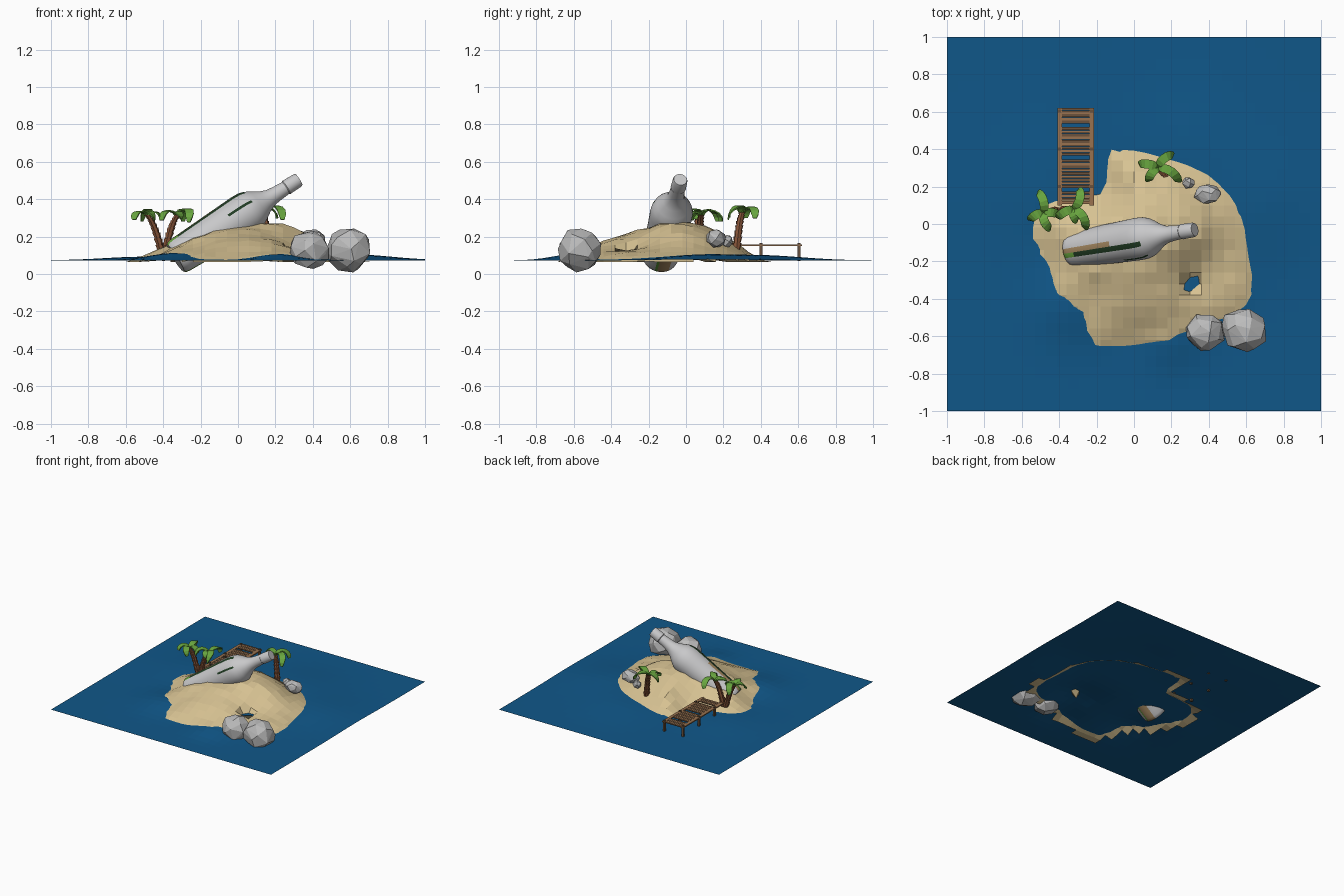
import bpy, bmesh, math, random
from mathutils import Vector

random.seed(4)
if "Cube" in bpy.data.objects:
    bpy.data.objects.remove(bpy.data.objects["Cube"], do_unlink=True)


def material(name, r, g, b):
    m = bpy.data.materials.new(name)
    m.use_nodes = True
    m.diffuse_color = (r, g, b, 1)
    node = m.node_tree.nodes["Principled BSDF"]
    node.inputs["Base Color"].default_value = (r, g, b, 1)
    node.inputs["Roughness"].default_value = 0.8
    return m


WATER = material("sea blue", 0.005, 0.095, 0.25)
SAND = material("sand", 0.68, 0.54, 0.29)
GLASS = material("pale glass grey", 0.58, 0.58, 0.59)
ROCK = material("rock grey", 0.5, 0.5, 0.5)
LEAF = material("leaf green", 0.14, 0.38, 0.05)
DARK = material("dark green", 0.015, 0.045, 0.017)
BARK = material("bark brown", 0.27, 0.10, 0.045)
PLANK = material("plank brown", 0.32, 0.17, 0.08)
OLD = material("old plank brown", 0.15, 0.085, 0.045)
EARTH = material("earth tan", 0.38, 0.25, 0.12)


def finish(bm, name, *mats, normals=True):
    if normals:
        bmesh.ops.recalc_face_normals(bm, faces=bm.faces)
    mesh = bpy.data.meshes.new(name)
    bm.to_mesh(mesh)
    bm.free()
    for m in mats:
        mesh.materials.append(m)
    ob = bpy.data.objects.new(name, mesh)
    bpy.context.collection.objects.link(ob)
    return ob


def loft(bm, rings):
    """Joins rings of points into a closed tube."""
    loops = [[bm.verts.new(p) for p in ring] for ring in rings]
    for a, b in zip(loops, loops[1:]):
        for i in range(len(a)):
            j = (i + 1) % len(a)
            bm.faces.new((a[i], a[j], b[j], b[i]))
    bm.faces.new(loops[0][::-1])
    bm.faces.new(loops[-1])


def box(bm, lo, hi, mat=0):
    lo, hi = Vector(lo), Vector(hi)
    made = bmesh.ops.create_cube(bm, size=1)["verts"]
    for v in made:
        v.co = (lo + hi) / 2 + Vector(c * d for c, d in zip(v.co, hi - lo))
    for f in {f for v in made for f in v.link_faces}:
        f.material_index = mat


# Sea: a sheet with a few low swells
SWELLS = [(-0.33, -0.42, 0.04, 0.2), (0.2, -0.62, 0.03, 0.15), (0.62, 0.1, 0.03, 0.3),
          (0.3, 0.42, 0.025, 0.3), (0.3, -0.32, 0.045, 0.2), (-0.5, 0.2, 0.02, 0.3)]


def bump(x, y, cx, cy, h, r):
    return h * math.exp(-((x - cx) ** 2 + (y - cy) ** 2) / r ** 2)


def sea_z(x, y):
    return 0.073 + sum(bump(x, y, *s) for s in SWELLS)


bm = bmesh.new()
bmesh.ops.create_grid(bm, x_segments=34, y_segments=34, size=1)
for v in bm.verts:
    v.co.z = sea_z(v.co.x, v.co.y)
finish(bm, "sea", WATER, normals=False)

# Island: a stepped grid that rises above the sea inside the shoreline
SHORE = [Vector(p) for p in (
    (-0.13, 0.40), (0.02, 0.39), (0.17, 0.35), (0.3, 0.31), (0.42, 0.25), (0.52, 0.15),
    (0.59, 0.02), (0.6, -0.1), (0.64, -0.25), (0.63, -0.4), (0.56, -0.48), (0.3, -0.57),
    (0.2, -0.62), (0.03, -0.65), (-0.2, -0.66), (-0.25, -0.58), (-0.28, -0.48),
    (-0.42, -0.37), (-0.46, -0.22), (-0.54, -0.08), (-0.54, 0.03), (-0.46, 0.12),
    (-0.3, 0.14), (-0.19, 0.15), (-0.14, 0.2))]


def shore_distance(x, y):
    p, inside, best = Vector((x, y)), False, 9
    for a, b in zip(SHORE, SHORE[1:] + SHORE[:1]):
        e = b - a
        k = min(1, max(0, (p - a).dot(e) / e.dot(e)))
        best = min(best, (p - a - e * k).length)
        if (a.y > y) != (b.y > y) and x < a.x + e.x * (y - a.y) / e.y:
            inside = not inside
    return best if inside else -best


def sand_z(x, y):
    s, sea = shore_distance(x, y), sea_z(x, y)
    if s < 0:
        return max(0.064, sea + 0.55 * s)
    if math.hypot(x - 0.3, y + 0.32) < 0.02:      # small pool
        return sea - 0.05
    hill = 0.125 + bump(x, y, 0.06, -0.04, 0.15, 0.4) - bump(x, y, 0.36, -0.28, 0.055, 0.17)
    hill += bump(x, y, 0.27, -0.1, 0.03, 0.12) + random.uniform(-0.006, 0.006)
    return sea + max(0.01 if s > 0.05 else 0, hill - sea) * math.sin(min(1, s / 0.25) * math.pi / 2)


bm = bmesh.new()
bmesh.ops.create_grid(bm, x_segments=26, y_segments=26, size=0.78)
for v in bm.verts:
    v.co.y -= 0.02
    v.co.z = sand_z(v.co.x, v.co.y)
bmesh.ops.delete(bm, geom=[v for v in bm.verts if shore_distance(v.co.x, v.co.y) < -0.09],
                 context="VERTS")
finish(bm, "island", SAND, normals=False)

# Bottle: turned profile on a tilted axis, with the contents showing as coloured faces
BASE, TIP = Vector((-0.335, -0.14, 0.085)), Vector((0.325, -0.03, 0.505))
axis = (TIP - BASE).normalized()
up = (Vector((0, 0, 1)) - axis * axis.z).normalized()
side = axis.cross(up)
PROFILE = [(0, 0.085), (0.01, 0.094), (0.03, 0.098)]
PROFILE += [(0.03 + 0.04 * i, 0.098 + 0.0016 * i) for i in range(1, 11)]
PROFILE += [(0.47, 0.112), (0.5, 0.104), (0.53, 0.088), (0.57, 0.062), (0.61, 0.046), (0.65, 0.041),
            (0.705, 0.037), (0.71, 0.041), (0.78, 0.039), (0.79, 0.035)]
SIDES = 48
bm = bmesh.new()
loft(bm, [[BASE + axis * t + r * (up * math.cos(a) + side * math.sin(a))
           for a in (math.tau * i / SIDES for i in range(SIDES))] for t, r in PROFILE])
for f in bm.faces:
    d = f.calc_center_median() - BASE
    t = d.dot(axis)
    a = math.degrees(math.atan2(d.dot(side), d.dot(up)))
    if len(f.verts) > 4 or t > 0.5:
        continue
    if 7 < a < 23:
        f.material_index = 2 if t < 0.06 else 1
    elif -8 < a < 7 and t < 0.33:
        f.material_index = 3
    elif 60 < a < 68 and 0.34 < t:
        f.material_index = 1
    elif abs(a) > 155 and t < 0.16:
        f.material_index = 2 if 155 < a < 165 else 3
bottle = finish(bm, "bottle", GLASS, DARK, LEAF, EARTH)
bpy.ops.object.select_all(action="DESELECT")
bottle.select_set(True)
bpy.context.view_layer.objects.active = bottle
bpy.ops.object.shade_smooth_by_angle(angle=math.radians(40))


# Rocks: faceted hulls of scattered points
def rock(name, centre, size, count):
    bm = bmesh.new()
    for i in range(count):
        z = 1 - 2 * (i + 0.5) / count
        a = i * 2.4 + random.uniform(-0.3, 0.3)
        w = math.sqrt(1 - z * z)
        p = Vector((w * math.cos(a), w * math.sin(a), z)) * random.uniform(0.93, 1.06)
        bm.verts.new(Vector(centre) + Vector(c * s for c, s in zip(p, size)))
    hull = bmesh.ops.convex_hull(bm, input=bm.verts)
    loose = {g for g in hull["geom_interior"] if isinstance(g, bmesh.types.BMVert)}
    bmesh.ops.delete(bm, geom=list(loose), context="VERTS")
    finish(bm, name, ROCK)


rock("front_rock", (0.38, -0.58, 0.13), (0.11, 0.1, 0.105), 30)
rock("large_front_rock", (0.59, -0.565, 0.13), (0.13, 0.12, 0.12), 32)
rock("back_rock", (0.395, 0.16, 0.19), (0.075, 0.055, 0.05), 24)
rock("small_back_rock", (0.29, 0.22, 0.175), (0.035, 0.032, 0.035), 16)


# Palms: flared trunk joints along a bend, and arched leaf strips
def palm(name, foot, top, leaves):
    foot, top = Vector(foot), Vector(top)
    bm = bmesh.new()
    joints = 8

    def spot(k):
        p = foot.lerp(top, k)
        p.z += 0.03 * math.sin(k * math.pi)
        return p

    for i in range(joints):
        ends = (spot(i / joints), spot((i + 1) / joints))
        rings = []
        for p, r in zip(ends, (0.017, 0.023)):
            r *= 1.1 - 0.3 * i / joints
            rings.append([p + Vector((r * math.cos(q), r * math.sin(q), 0))
                          for q in (math.tau * j / 7 for j in range(7))])
        loft(bm, rings)
    finish(bm, name + "_trunk", BARK)

    bm = bmesh.new()
    for heading, swirl, length in leaves:
        p, h, last = top.copy(), math.radians(heading), None
        for i in range(8):
            pitch = math.radians(48 - 21 * i)
            half = 0.024 * (0.55, 0.9, 1, 1, 1, 0.95, 0.8, 0.45)[i]
            w = Vector((-math.sin(h), math.cos(h), 0)) * half
            row = [bm.verts.new(p - w), bm.verts.new(p + w)]
            if last:
                bm.faces.new((last[0], row[0], row[1], last[1]))
            last = row
            p = p + Vector((math.cos(h) * math.cos(pitch), math.sin(h) * math.cos(pitch),
                            math.sin(pitch))) * length / 7
            h += math.radians(swirl)
    ob = finish(bm, name + "_leaves", LEAF, normals=False)
    ob.modifiers.new("thickness", "SOLIDIFY").thickness = 0.007


palm("left_lean_palm", (-0.41, 0.07, 0.12), (-0.485, 0.06, 0.315),
     [(75, 12, 0.17), (185, 10, 0.12), (265, 12, 0.14), (10, -6, 0.11)])
palm("right_lean_palm", (-0.39, 0.07, 0.12), (-0.325, 0.08, 0.315),
     [(40, 14, 0.17), (-20, -16, 0.19), (190, 8, 0.14), (-95, 10, 0.1)])
palm("back_palm", (0.17, 0.27, 0.13), (0.13, 0.3, 0.33),
     [(75, -14, 0.16), (0, -14, 0.2), (150, 8, 0.15), (205, 12, 0.13)])

# Pier: two beams, thin planks with a few missing, and short posts
bm = bmesh.new()
for x in (-0.397, -0.227):
    box(bm, (x - 0.012, 0.1, 0.15), (x + 0.012, 0.62, 0.159))
    for y in (0.2, 0.4, 0.605):
        box(bm, (x - 0.008, y - 0.008, 0.07), (x + 0.008, y + 0.008, 0.165), 1)
for i in range(30):
    if i in (4, 14, 24):
        continue
    y = 0.115 + 0.0172 * i
    box(bm, (-0.4, y - 0.0075, 0.153), (-0.22, y + 0.0075, 0.158), i % 2)
finish(bm, "pier", PLANK, OLD)
